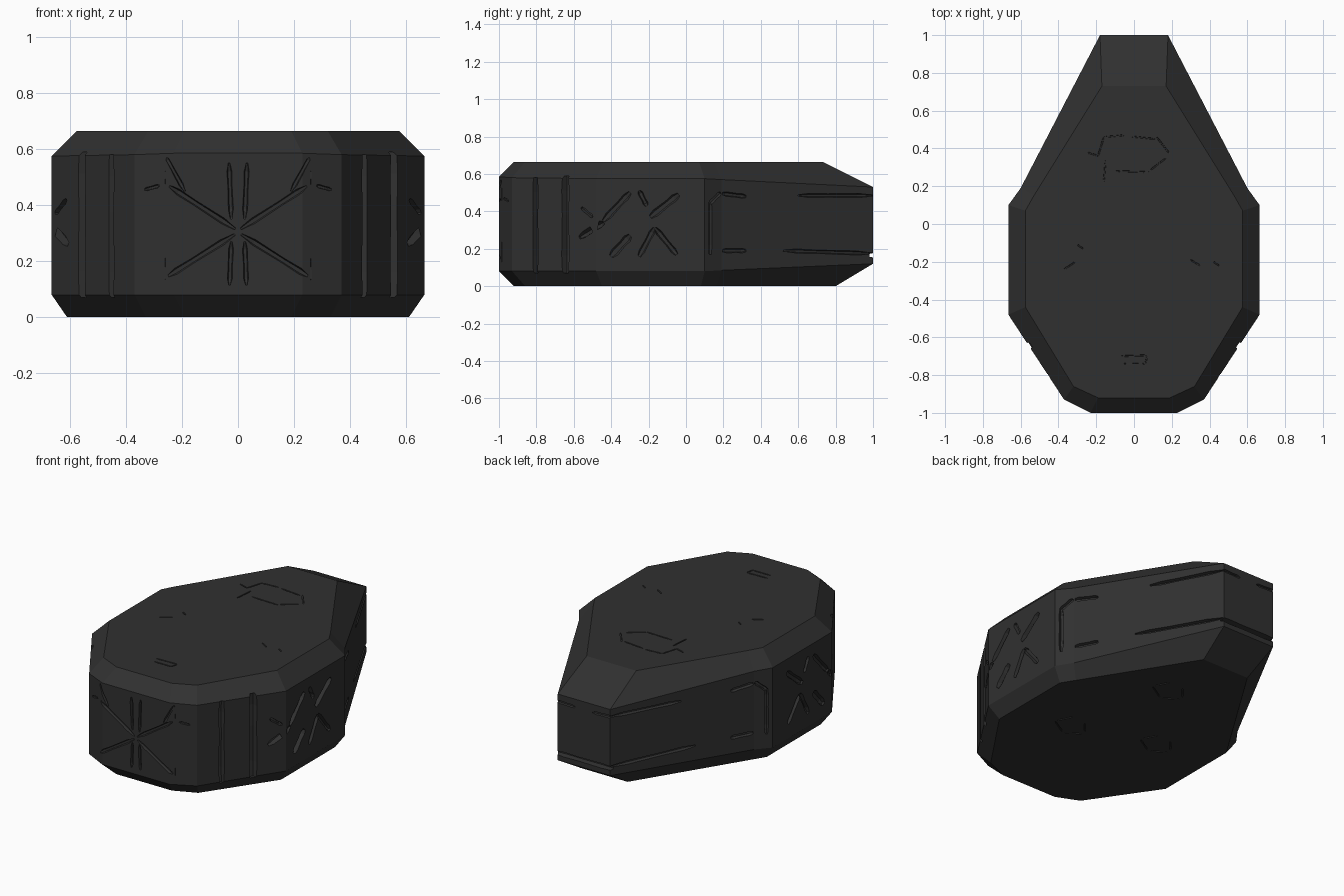
import bpy, bmesh
from mathutils import Vector

if "Cube" in bpy.data.objects:
    bpy.data.objects.remove(bpy.data.objects["Cube"])

stone = bpy.data.materials.new("dark_stone")
stone.diffuse_color = (0.03, 0.03, 0.03, 1)
stone.use_nodes = True
stone.node_tree.nodes["Principled BSDF"].inputs["Base Color"].default_value = stone.diffuse_color


def make(name, bm):
    bmesh.ops.recalc_face_normals(bm, faces=bm.faces)
    mesh = bpy.data.meshes.new(name)
    bm.to_mesh(mesh)
    bm.free()
    ob = bpy.data.objects.new(name, mesh)
    bpy.context.collection.objects.link(ob)
    mesh.materials.append(stone)
    return ob


# Body: four stacked outlines; right half of each as (x, y, z), front to back
lower = [(.56, .06)]
wide = [(.23, -1), (.37, -.93), (.665, -.48), (.665, .1), (.6, .19), (.18, 1)]
top = [(.19, -.92), (.32, -.86), (.575, -.44), (.575, .07), (.53, .15), (.17, .73)]
base = [(.19, -.92), (.33, -.86), (.61, -.45), (.61, .08), (.56, .16), (.16, .8)]
z_low = [.08, .08, .08, .08, .085, .12]
z_high = [.585, .58, .575, .575, .57, .53]
layers = [(base, [0] * 6), (wide, z_low), (wide, z_high), (top, [.665] * 6)]

bm = bmesh.new()
rings = []
for outline, zs in layers:
    half = [(x, y, z) for (x, y), z in zip(outline, zs)]
    pts = half + [(-x, y, z) for x, y, z in reversed(half)]
    rings.append([bm.verts.new(p) for p in pts])
for a, b in zip(rings, rings[1:]):
    for i in range(12):
        j = (i + 1) % 12
        bm.faces.new((a[i], a[j], b[j], b[i]))
bm.faces.new(rings[0])
bm.faces.new(rings[-1])
body = make("stone_body", bm)

cut = bmesh.new()


def groove(p, q, n, w=.03, d=.02, taper=.4):
    """Tapered chisel cut from p to q on a surface with normal n."""
    p, q, n = Vector(p), Vector(q), Vector(n).normalized()
    side = (q - p).cross(n).normalized()
    e = .012
    loops = []
    for t, k in ((0, taper), (.18, 1), (.6, .85), (.85, 1), (1, taper)):
        c = p.lerp(q, t)
        corners = ((-.5, e), (.5, e), (.22, -d * k), (-.22, -d * k))
        loops.append([cut.verts.new(c + side * (u * w * k) + n * h) for u, h in corners])
    for a, b in zip(loops, loops[1:]):
        for i in range(4):
            j = (i + 1) % 4
            cut.faces.new((a[i], a[j], b[j], b[i]))
    cut.faces.new(loops[0])
    cut.faces.new(loops[-1])


def on_side(y):
    """Half-width x and wall normal of the body at depth y."""
    for (x0, y0), (x1, y1) in zip(wide, wide[1:]):
        if y0 <= y <= y1:
            return x0 + (x1 - x0) * (y - y0) / (y1 - y0), (y1 - y0, x0 - x1)
    return .18, (1, 0)


def side_groove(y0, z0, y1, z1, w=.03, d=.02, taper=.4):
    nx, ny = on_side((y0 + y1) / 2)[1]
    for s in (-1, 1):
        groove((s * on_side(y0)[0], y0, z0), (s * on_side(y1)[0], y1, z1),
               (s * nx, ny, 0), w, d, taper)


# Front star carving and its two border grooves
for s in (-1, 1):
    for x0, z0, x1, z1, w in ((.265, .04, .265, .6, .025), (.01, .315, .25, .47, .03),
                              (.012, .295, .26, .14, .03), (.024, .35, .032, .55, .024),
                              (.024, .27, .03, .115, .024), (.19, .45, .262, .58, .022)):
        groove((s * x0, -1, z0), (s * x1, -1, z1), (0, -1, 0), w, .016)
    groove((s * .28, -.977, .47), (s * .335, -.95, .455), (s * .45, -.9, 0), .02, .012)

# Upright grooves on the slanted front walls
side_groove(-.805, .07, -.805, .58, .04, .03, .8)
side_groove(-.645, .07, -.645, .59, .055, .035, .8)

# Rune strokes on the side walls
for y0, z0, y1, z1, w in ((-.57, .26, -.44, .34, .04), (-.44, .35, -.3, .5, .045),
                          (-.25, .51, -.21, .43, .035), (-.19, .37, -.04, .49, .05),
                          (-.4, .16, -.3, .27, .055), (-.25, .16, -.17, .31, .04),
                          (-.165, .31, -.05, .17, .04), (-.56, .42, -.5, .37, .025)):
    side_groove(y0, z0, y1, z1, w, .022, .6)

# Bracket carving
for y0, z0, y1, z1 in ((.13, .17, .13, .45), (.125, .44, .185, .5),
                       (.195, .495, .32, .48), (.195, .19, .32, .19)):
    side_groove(y0, z0, y1, z1, .032, .018, .6)

# Long grooves towards the narrow end, wrapping onto the end wall
side_groove(.995, .485, .6, .485, .028, .02)
side_groove(.995, .175, .52, .19, .028, .02)
groove((-.19, 1, .165), (.19, 1, .165), (0, 1, 0), .035, .03, .8)
for s in (-1, 1):
    groove((s * .19, 1, .485), (s * .06, 1, .48), (0, 1, 0), .025, .012)

# Shallow scratches on the top
for x0, y0, x1, y1 in ((-.16, .46, -.05, .47), (-.03, .465, .11, .45), (.12, .46, .19, .37),
                       (-.16, .46, -.19, .36), (-.19, .36, -.25, .38), (-.1, .28, .08, .275),
                       (.08, .28, .17, .35), (-.15, .34, -.16, .22), (-.07, -.7, .07, -.695),
                       (-.06, -.74, .06, -.74), (.07, -.7, .06, -.74), (-.37, -.24, -.31, -.2),
                       (-.3, -.11, -.27, -.13), (.3, -.19, .35, -.22), (.42, -.2, .45, -.22)):
    groove((x0, y0, .665), (x1, y1, .665), (0, 0, 1), .014, .007)

# Shallow chipped rings underneath
for cx, cy in ((.25, -.25), (-.25, -.1), (.08, .4)):
    for x0, y0, x1, y1 in ((-.1, -.03, -.02, -.08), (0, -.08, .1, -.02),
                           (.1, 0, .06, .08), (-.1, 0, -.04, .07)):
        groove((cx + x0, cy + y0, 0), (cx + x1, cy + y1, 0), (0, 0, -1), .014, .007)

# Carve the body, then drop the cutter
cutter = make("groove_cutter", cut)
cutter.hide_render = True
mod = body.modifiers.new("carving", 'BOOLEAN')
mod.operation = 'DIFFERENCE'
mod.solver = 'EXACT'
mod.use_self = True
mod.object = cutter
bpy.context.view_layer.objects.active = body
body.select_set(True)
bpy.ops.object.modifier_apply(modifier=mod.name)
bpy.data.objects.remove(cutter, do_unlink=True)
